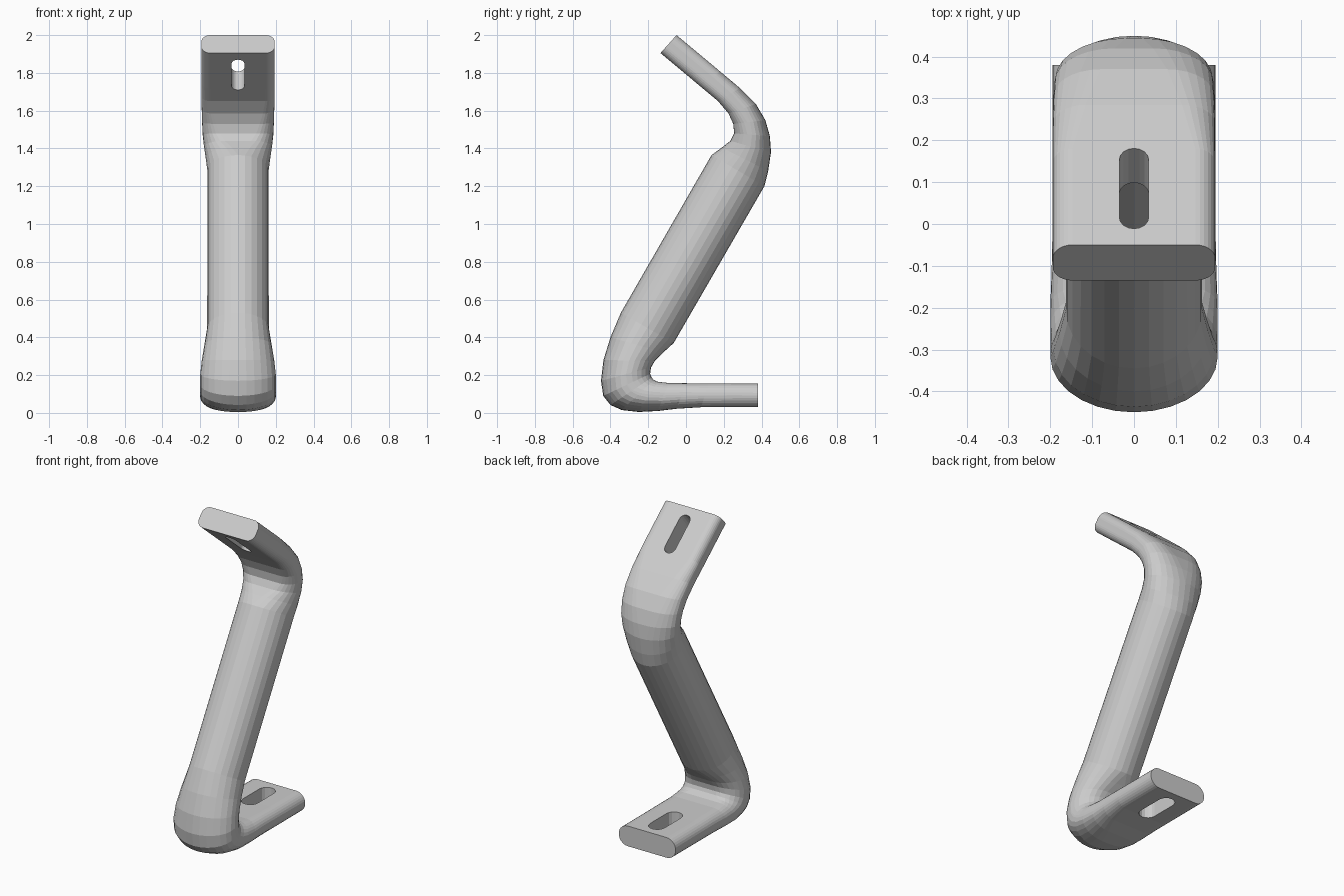
import bpy, bmesh
from math import sin, cos, pi, radians
from mathutils import Matrix

if "Cube" in bpy.data.objects:
    bpy.data.objects.remove(bpy.data.objects["Cube"])

# Side profile: front/lower-side (y, z), opposite (y, z), half width, edge radius,
# roundness of the bend's outer face
LOWER = [
    (.38, .155, .38, .03, .195, .0625, 0),
    (.12, .155, .08, .03, .195, .0625, 0),
    (0, .157, -.05, .022, .195, .065, .2),
    (-.09, .158, -.15, .010, .197, .07, .5),
    (-.15, .165, -.25, .005, .2, .08, .8),
    (-.17, .174, -.34, .015, .2, .1, 1),
    (-.182, .187, -.40, .042, .2, .12, 1),
    (-.19, .207, -.438, .09, .2, .13, 1),
    (-.185, .24, -.45, .17, .2, .14, 1),
    (-.165, .275, -.437, .28, .192, .15, 1),
    (-.12, .32, -.40, .40, .178, .16, 1),
    (-.065, .37, -.345, .53, .163, .163, 1),
]
UPPER = [
    (.135, 1.365, .415, 1.20, .162, .162, 1),
    (.19, 1.405, .435, 1.28, .17, .14, 1),
    (.235, 1.44, .45, 1.38, .18, .11, 1),
    (.255, 1.48, .444, 1.465, .187, .09, .8),
    (.25, 1.53, .42, 1.55, .19, .075, .6),
    (.225, 1.585, .37, 1.635, .192, .06, .4),
    (.17, 1.65, .285, 1.72, .194, .05, .2),
    (.09, 1.717, .18, 1.808, .194, .047, 0),
    (-.135, 1.905, -.05, 2.0, .194, .047, 0),
]


def section(bm, yi, zi, yo, zo, w, r, k, side):
    """Rounded cross-section between inner and outer profile points.
    side flips it, because the two bends turn opposite ways."""
    cy, cz, dy, dz = (yi + yo) / 2, (zi + zo) / 2, (yo - yi) / 2, (zo - zi) / 2
    t = (dy * dy + dz * dz) ** .5
    r = min(r, t, w)
    ring = []
    for q in range(4):
        sx, st = (1, -1, -1, 1)[q], (1, 1, -1, -1)[q]
        for i in range(8):
            a = (q + i / 7) * pi / 2
            x, h = sx * (w - r) + r * cos(a), st * (t - r) + r * sin(a)
            if st == side:
                x += (w * cos(a) - x) * k
                h += (t * sin(a) - h) * k
            h *= side
            ring.append(bm.verts.new((x, cy + dy * h / t, cz + dz * h / t)))
    return ring


def make_object(name, bm):
    bmesh.ops.remove_doubles(bm, verts=bm.verts, dist=1e-4)
    bmesh.ops.recalc_face_normals(bm, faces=bm.faces)
    me = bpy.data.meshes.new(name)
    bm.to_mesh(me)
    bm.free()
    ob = bpy.data.objects.new(name, me)
    bpy.context.collection.objects.link(ob)
    return ob


# Bent tube with flattened ends
bm = bmesh.new()
rings = [section(bm, *s, 1) for s in LOWER] + [section(bm, *s, -1) for s in UPPER]
for a, b in zip(rings, rings[1:]):
    for i in range(len(a)):
        j = (i + 1) % len(a)
        bm.faces.new((a[i], a[j], b[j], b[i]))
bm.faces.new(rings[0])
bm.faces.new(rings[-1])
bracket = make_object("bent_tube_bracket", bm)


# Slotted bolt holes in both flattened ends
def cut_slot(name, y, z, tilt, length, r):
    bm = bmesh.new()
    pts = []
    for i in range(18):
        a = pi * (i if i < 9 else i - 1) / 8
        s = 1 if i < 9 else -1
        pts.append((r * cos(a), s * (length / 2 - r) + r * sin(a)))
    lo, hi = ([bm.verts.new((px, py, h)) for px, py in pts] for h in (-.12, .12))
    bm.faces.new(lo)
    bm.faces.new(hi)
    for i in range(18):
        j = (i + 1) % 18
        bm.faces.new((lo[i], lo[j], hi[j], hi[i]))
    cutter = make_object(name, bm)
    cutter.matrix_world = Matrix.Translation((0, y, z)) @ Matrix.Rotation(tilt, 4, 'X')
    cutter.hide_render = True
    cutter.hide_set(True)
    bpy.context.view_layer.update()
    mod = bracket.modifiers.new(name, 'BOOLEAN')
    mod.operation = 'DIFFERENCE'
    mod.solver = 'EXACT'
    mod.object = cutter


cut_slot("lower_slot_cutter", .2, .09, 0, .26, .05)
cut_slot("upper_slot_cutter", .045, 1.84, radians(-40), .25, .035)
